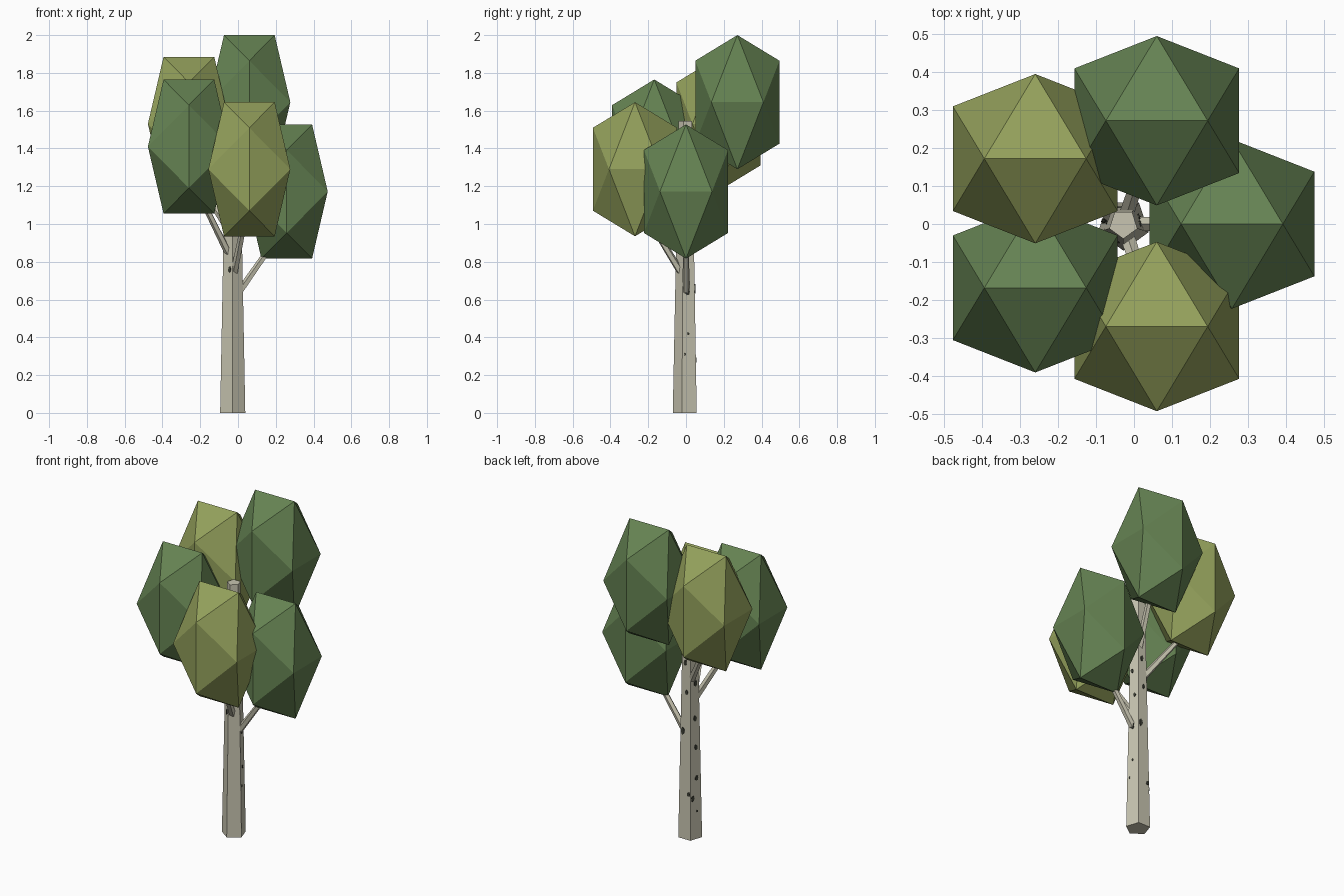
import bpy, bmesh, random
from math import cos, sin, radians, tau
from mathutils import Vector

random.seed(4)
cube = bpy.data.objects.get("Cube")
if cube:
    bpy.data.objects.remove(cube, do_unlink=True)


def material(name, rgb):
    m = bpy.data.materials.new(name)
    m.use_nodes = True
    m.diffuse_color = (*rgb, 1)
    bsdf = m.node_tree.nodes["Principled BSDF"]
    bsdf.inputs["Base Color"].default_value = (*rgb, 1)
    bsdf.inputs["Roughness"].default_value = 0.9
    return m


BARK = material("pale bark", (0.58, 0.56, 0.44))
MARK = material("dark bark mark", (0.045, 0.048, 0.035))
GREEN = material("deep green leaf", (0.13, 0.225, 0.085))
OLIVE = material("olive leaf", (0.29, 0.35, 0.105))


def make_object(name, bm, mat):
    bmesh.ops.recalc_face_normals(bm, faces=bm.faces[:])
    mesh = bpy.data.meshes.new(name)
    bm.to_mesh(mesh)
    bm.free()
    mesh.materials.append(mat)
    ob = bpy.data.objects.new(name, mesh)
    bpy.context.collection.objects.link(ob)
    return ob


def tapered_rod(name, start, end, r1, r2, sides, mat):
    start, end = Vector(start), Vector(end)
    axis = end - start
    bm = bmesh.new()
    bmesh.ops.create_cone(bm, cap_ends=True, segments=sides,
                          radius1=r1, radius2=r2, depth=axis.length)
    ob = make_object(name, bm, mat)
    ob.location = (start + end) / 2
    ob.rotation_euler = axis.to_track_quat('Z', 'Y').to_euler()
    return ob


# Five-sided trunk, one corner facing the front
TX, HEIGHT, R_BASE, R_TOP = -0.028, 1.545, 0.07, 0.039


def corner(k, z):
    r = R_BASE + (R_TOP - R_BASE) * z / HEIGHT
    a = radians(-90 + 72 * k)
    return Vector((TX + r * cos(a), r * sin(a), z))


bm = bmesh.new()
rings = [[bm.verts.new(corner(k, z)) for k in range(5)] for z in (0, HEIGHT)]
for ring in rings:
    bm.faces.new(ring)
for k in range(5):
    n = (k + 1) % 5
    bm.faces.new((rings[0][k], rings[0][n], rings[1][n], rings[1][k]))
make_object("trunk", bm, BARK)

# Leaf clumps: tall icosahedra with a level ridge on top
PHI = (1 + 5 ** 0.5) / 2
CLUMP = Vector((0.217, 0.223, 0.355)) / PHI


def leaf_clump(name, centre, mat):
    bm = bmesh.new()
    for a in (-1, 1):
        for b in (-PHI, PHI):
            for p in ((a, 0, b), (0, b, a), (b, a, 0)):
                bm.verts.new(Vector(centre) + Vector(p) * CLUMP)
    bmesh.ops.convex_hull(bm, input=bm.verts[:])
    make_object(name, bm, mat)


# name, clump centre, colour, height where the branch leaves, height where it ends
limbs = [
    ("back", (0.06, 0.272, 1.645), GREEN, 1.12, 1.56),
    ("front", (0.06, -0.27, 1.29), OLIVE, 0.70, 1.14),
    ("left", (0.258, 0, 1.172), GREEN, 0.59, 1.00),
    ("front_right", (-0.26, -0.168, 1.41), GREEN, 0.80, 1.27),
    ("back_right", (-0.26, 0.172, 1.53), OLIVE, 0.94, 1.30),
]
for name, c, mat, z0, z1 in limbs:
    leaf_clump(name + "_leaf_clump", c, mat)
    tapered_rod(name + "_branch", (TX, 0, z0), (c[0], c[1], z1), 0.021, 0.014, 5, BARK)

# Bark marks: thin irregular plates lying on the trunk faces
marks = bmesh.new()


def bark_mark(face, t, z, w, h):
    normal = Vector((cos(radians(-54 + 72 * face)), sin(radians(-54 + 72 * face)), 0))
    a, b = corner(face, z), corner(face + 1, z)
    along = (b - a).normalized()
    up = (corner(face, z + 1) + corner(face + 1, z + 1) - a - b).normalized()
    mid = a.lerp(b, t) + normal * 0.002
    pts = []
    for i in range(7):
        s = random.uniform(0.7, 1.1)
        q = tau * i / 7
        pts.append(marks.verts.new(mid + along * w * s * cos(q) + up * h * s * sin(q)))
    marks.faces.new(pts)


# face index, position across the face, height, half width, half height
for spot in [
    (3, 0.6, 0.17, 0.006, 0.008), (3, 0.2, 0.25, 0.011, 0.022),
    (3, 0.6, 0.37, 0.011, 0.016), (3, 0.55, 0.56, 0.011, 0.017),
    (3, 0.5, 0.74, 0.012, 0.02), (3, 0.6, 0.95, 0.01, 0.02),
    (2, 0.85, 0.28, 0.010, 0.018), (2, 0.25, 0.66, 0.013, 0.026),
    (2, 0.6, 0.9, 0.011, 0.016), (2, 0.4, 1.08, 0.011, 0.02),
    (1, 0.45, 0.42, 0.006, 0.009), (1, 0.2, 0.31, 0.004, 0.007),
    (1, 0.4, 0.64, 0.014, 0.022), (1, 0.6, 0.84, 0.01, 0.015),
    (4, 0.7, 0.76, 0.009, 0.02), (1, 0.3, 1.0, 0.01, 0.018),
]:
    bark_mark(*spot)
plates = make_object("bark_marks", marks, MARK)
solid = plates.modifiers.new("thickness", 'SOLIDIFY')
solid.thickness = 0.004
solid.offset = 0
